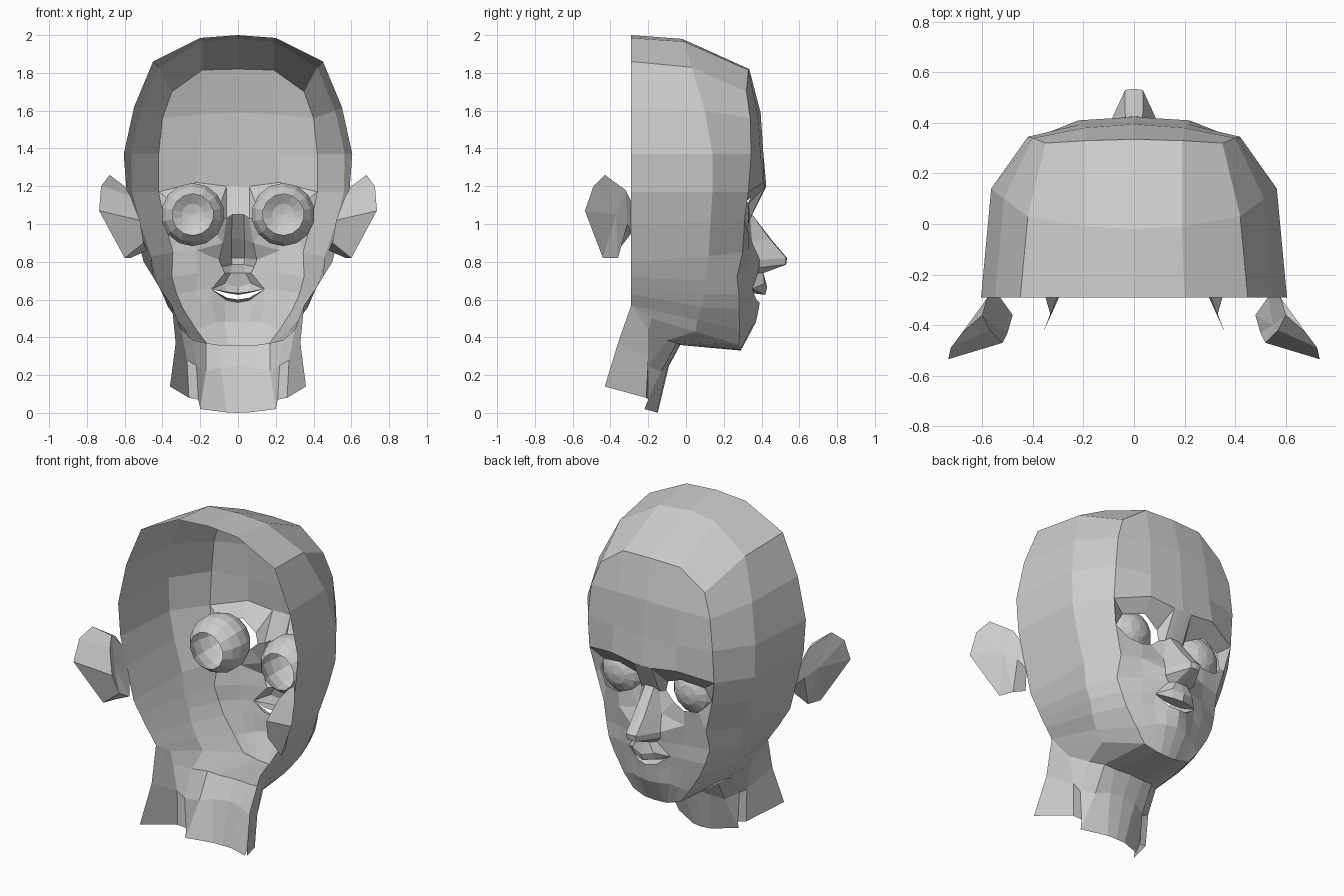
import bpy, bmesh, math
from mathutils import Vector, Matrix


def strip(rows, closed=False):
    """Quads between successive rows of points (right half only)."""
    out = []
    for a, b in zip(rows, rows[1:]):
        n = len(a)
        for i in range(n if closed else n - 1):
            j = (i + 1) % n
            out.append((a[i], a[j], b[j], b[i]))
    return out


def part(name, faces, centre, mirror=True):
    """Mesh from point polygons; shared points weld, normals face out."""
    bm = bmesh.new()
    verts = {}
    for f in faces:
        ring = []
        for p in f:
            k = tuple(round(c, 4) for c in p)
            if k not in verts:
                verts[k] = bm.verts.new(p)
            if verts[k] not in ring:
                ring.append(verts[k])
        if len(ring) > 2 and not bm.faces.get(ring):
            bm.faces.new(ring)
    bmesh.ops.recalc_face_normals(bm, faces=bm.faces)
    c = Vector(centre)
    if sum(f.normal.dot(f.calc_center_median() - c) * f.calc_area() for f in bm.faces) < 0:
        bmesh.ops.reverse_faces(bm, faces=bm.faces)
    return finish(name, bm, mirror)


def finish(name, bm, mirror=True):
    me = bpy.data.meshes.new(name)
    bm.to_mesh(me)
    bm.free()
    ob = bpy.data.objects.new(name, me)
    bpy.context.collection.objects.link(ob)
    if mirror:
        m = ob.modifiers.new("mirror", 'MIRROR')
        m.use_clip = True
        m.merge_threshold = 0.001
    return ob


# crown: rim to forehead
crown = strip([
    [(0, -.29, 2), (.2, -.29, 1.985), (.45, -.29, 1.86)],
    [(0, -.02, 1.98), (.19, -.01, 1.965), (.42, .03, 1.83)],
    [(0, .335, 1.82), (.19, .33, 1.815), (.35, .32, 1.7)]])

# side of the skull: face edge, temple, open rim
side = strip([
    [(.35, .32, 1.7), (.42, .03, 1.83), (.45, -.29, 1.86)],
    [(.4, .34, 1.56), (.515, .1, 1.6), (.55, -.29, 1.62)],
    [(.42, .345, 1.37), (.565, .14, 1.37), (.605, -.29, 1.37)],
    [(.42, .33, 1.17), (.56, .14, 1.17), (.59, -.29, 1.17)],
    [(.39, .31, 1.02), (.52, .13, 1.01), (.55, -.29, 1)],
    [(.345, .3, .85), (.46, .12, .83), (.5, -.29, .8)],
    [(.35, .27, .72), (.43, .1, .7), (.45, -.29, .72)],
    [(.325, .28, .63), (.4, .1, .63), (.42, -.29, .67)],
    [(.29, .28, .55), (.37, .08, .56), (.39, -.29, .63)],
    [(.22, .285, .44), (.32, .06, .49), (.35, -.29, .57)],
    [(.16, .28, .36), (.27, .05, .43), (.33, -.18, .5)]])

# forehead
forehead = strip([
    [(0, .335, 1.82), (.19, .33, 1.815), (.35, .32, 1.7)],
    [(0, .395, 1.59), (.2, .38, 1.58), (.4, .34, 1.56)],
    [(0, .41, 1.37), (.21, .395, 1.37), (.42, .345, 1.37)],
    [(.06, .42, 1.2), (.22, .41, 1.22), (.42, .33, 1.17)]])
forehead.append(((0, .41, 1.37), (0, .425, 1.2), (.06, .42, 1.2)))

# eye socket around an almond opening
socket = strip([
    [(.06, .42, 1.2), (.22, .41, 1.22), (.42, .33, 1.17), (.39, .31, 1.02),
     (.345, .3, .85), (.22, .33, .86), (.08, .35, .9), (.06, .34, 1.03)],
    [(.1, .315, 1.09), (.21, .345, 1.14), (.34, .305, 1.11), (.375, .285, 1.03),
     (.31, .325, .96), (.22, .335, .95), (.14, .32, .98), (.085, .31, 1.03)]], True)
socket.append(((.08, .35, .9), (.1, .39, .81), (.22, .33, .86)))

# nose
nose = strip([
    [(0, .425, 1.2), (.03, .424, 1.2), (.06, .42, 1.2)],
    [(0, .35, 1.05), (.03, .35, 1.05), (.06, .34, 1.03)],
    [(0, .45, .92), (.035, .445, .92), (.08, .35, .9)],
    [(0, .535, .82), (.035, .53, .82), (.1, .39, .81)],
    [(0, .53, .785), (.03, .525, .785), (.1, .39, .77)],
    [(0, .41, .74), (.04, .41, .74), (.07, .38, .74)]])
nose.append(((.1, .39, .81), (.1, .39, .77), (.07, .38, .74)))

# cheek from nose and mouth to face edge
cheek = strip([
    [(.1, .39, .81), (.22, .33, .86), (.345, .3, .85)],
    [(.07, .38, .74), (.21, .33, .74), (.35, .27, .72)],
    [(.14, .35, .655), (.22, .325, .65), (.325, .28, .63)],
    [(.14, .34, .6), (.2, .32, .58), (.29, .28, .55)],
    [(.12, .335, .48), (.17, .31, .46), (.22, .285, .44)],
    [(.08, .29, .335), (.12, .285, .35), (.16, .28, .36)]])

# lips with an open gap, and chin
corner = (.14, .35, .655)
upper_lip = strip([
    [(0, .41, .74), (.04, .41, .74), (.07, .38, .74)],
    [(0, .43, .665), (.07, .415, .685), corner],
    [(0, .42, .625), (.06, .4, .635), corner],
    [(0, .34, .635), (.06, .335, .642), corner]])
lower_lip = strip([
    [(0, .34, .6), (.06, .335, .61), corner],
    [(0, .39, .585), (.06, .375, .595), corner],
    [(0, .385, .55), (.07, .365, .555), (.14, .34, .6)],
    [(0, .37, .48), (.07, .36, .48), (.12, .335, .48)],
    [(0, .29, .33), (.05, .29, .332), (.08, .29, .335)]])

# underside of the jaw
neck_top = [(0, -.03, .36), (.1, -.04, .36), (.17, -.05, .37),
            (.24, -.1, .385), (.3, -.2, .44), (.35, -.29, .57)]
jaw = strip([
    [(0, .29, .33), (.08, .29, .335), (.16, .28, .36),
     (.27, .05, .43), (.33, -.18, .5), (.35, -.29, .57)], neck_top])

part("face_shell", crown + side + forehead + socket + nose + cheek
     + upper_lip + lower_lip + jaw, (0, -.2, 1.1))

# neck, open at the back
part("neck", strip([
    neck_top,
    [(0, -.09, .25), (.09, -.1, .24), (.17, -.13, .22),
     (.22, -.2, .25), (.27, -.2, .28), (.33, -.36, .37)],
    [(0, -.15, 0), (.06, -.155, .003), (.2, -.22, .02),
     (.21, -.2, .07), (.26, -.21, .08), (.36, -.43, .14)]]), (0, -.4, .25))

# ear: back, rim and bowl
ear_back = [(.6, -.36, 1.2), (.57, -.42, 1.15), (.52, -.47, 1.02), (.5, -.43, .9),
            (.48, -.36, .86), (.53, -.29, .95), (.58, -.29, 1.12)]
ear_rim = [(.68, -.43, 1.26), (.725, -.49, 1.2), (.735, -.535, 1.07), (.6, -.44, .82),
           (.57, -.36, .82), (.58, -.31, 1), (.6, -.32, 1.18)]
part("ears", strip([[(.55, -.4, 1.03)] * 7, ear_back, ear_rim,
                    [(.63, -.37, 1.05)] * 7], True), (.58, -.4, 1.04))

# hollow eyeballs, open at the back
for s, label in ((1, "right"), (-1, "left")):
    bm = bmesh.new()
    bmesh.ops.create_uvsphere(bm, u_segments=14, v_segments=9, radius=.17,
                              matrix=Matrix.Rotation(math.pi / 2, 4, 'X'))
    back = [v for v in bm.verts if v.co.y < -.17 * math.cos(math.radians(30))]
    bmesh.ops.delete(bm, geom=back, context='VERTS')
    bmesh.ops.translate(bm, verts=bm.verts, vec=(.24 * s, .17, 1.05))
    finish("eyeball_" + label, bm, False)
